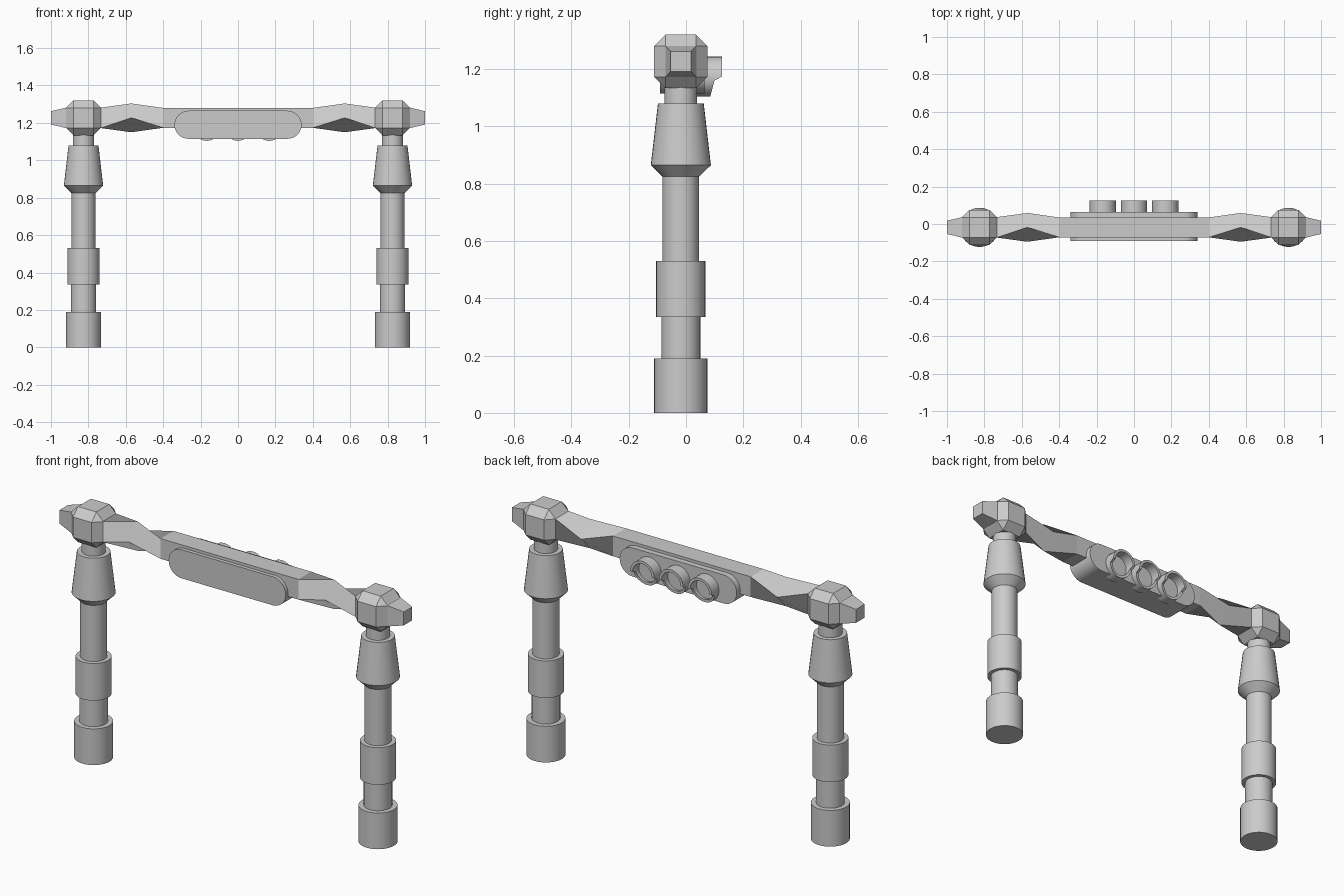
import bpy, bmesh
from math import pi, sin, cos, radians

if "Cube" in bpy.data.objects:
    bpy.data.objects.remove(bpy.data.objects["Cube"])

CY = -0.018      # depth axis shared by posts and beam
BZ = 1.227       # beam height


def make(name, bm, smooth=False):
    bmesh.ops.recalc_face_normals(bm, faces=bm.faces)
    me = bpy.data.meshes.new(name)
    bm.to_mesh(me)
    bm.free()
    ob = bpy.data.objects.new(name, me)
    bpy.context.collection.objects.link(ob)
    if smooth:
        bpy.context.view_layer.objects.active = ob
        ob.select_set(True)
        bpy.ops.object.shade_smooth_by_angle(angle=radians(30))
        ob.select_set(False)
    return ob


def loft(rings, closed=False):
    """Skin a list of rings; cap the ends or join last ring to first."""
    bm = bmesh.new()
    vs = [[bm.verts.new(p) for p in r] for r in rings]
    n = len(vs[0])
    pairs = list(zip(vs, vs[1:])) + ([(vs[-1], vs[0])] if closed else [])
    for a, b in pairs:
        for i in range(n):
            j = (i + 1) % n
            bm.faces.new((a[i], a[j], b[j], b[i]))
    if not closed:
        bm.faces.new(vs[0])
        bm.faces.new(vs[-1])
    return bm


# Posts with stepped collars, and chamfered joint blocks on top
profile = [(.093, 0), (.093, .19), (.068, .19), (.068, .335), (.086, .335),
           (.086, .53), (.064, .53), (.064, .825), (.105, .865), (.08, 1.08),
           (.057, 1.08), (.057, 1.16)]
SEG = 32
for side, s in (("left", -1), ("right", 1)):
    rings = [[(s * .826 + r * cos(2 * pi * i / SEG), CY + r * sin(2 * pi * i / SEG), z)
              for i in range(SEG)] for r, z in profile]
    make(side + "_post", loft(rings), True)

    bm = bmesh.new()
    bmesh.ops.create_cube(bm, size=.187)
    bmesh.ops.translate(bm, verts=bm.verts, vec=(s * .826, CY, BZ))
    bmesh.ops.bevel(bm, geom=bm.edges[:], offset=.04, segments=1, affect='EDGES')
    make(side + "_joint_block", bm)

# Square beam, twisted by 45 degrees midway along each arm: (x, half diagonal, angle)
half = [(.4, .075, 45), (.57, .077, 0), (.735, .077, 45), (.92, .077, 45), (1.0, .05, 45)]
stations = [(-x, r, a) for x, r, a in reversed(half)] + half
beam = [[(x, CY + r * cos(radians(a + 90 * k)), BZ + r * sin(radians(a + 90 * k)))
         for k in range(4)] for x, r, a in stations]
make("crossbeam", loft(beam))

# Signal housing: round-ended plate around the beam
R, HALF, HZ = .075, .265, 1.19
outline = []
for cx, start in ((HALF, -90), (-HALF, 90)):
    for i in range(17):
        t = radians(start + 180 * i / 16)
        outline.append((cx + R * cos(t), HZ + R * sin(t)))
make("signal_housing", loft([[(x, y, z) for x, z in outline] for y in (-.09, .065)]), True)


# Lamp hoods: tubes with the lower half cut back, each around a recessed lens
def hood_end(dz):
    return .125 if dz > -.012 else .10 + (dz + .012) * .27


LZ, RO, RI = 1.174, .07, .056
for k, x in enumerate((-.167, 0, .167)):
    def ring(r, y=None):
        pts = []
        for i in range(SEG):
            a = 2 * pi * i / SEG
            pts.append((x + r * cos(a), hood_end(RO * sin(a)) if y is None else y,
                        LZ + r * sin(a)))
        return pts
    make(f"lamp_hood_{k + 1}", loft([ring(RO, .03), ring(RO), ring(RI), ring(RI, .03)], True), True)
    make(f"lamp_lens_{k + 1}", loft([ring(RI + .004, .03), ring(RI + .004, .072)]), True)
